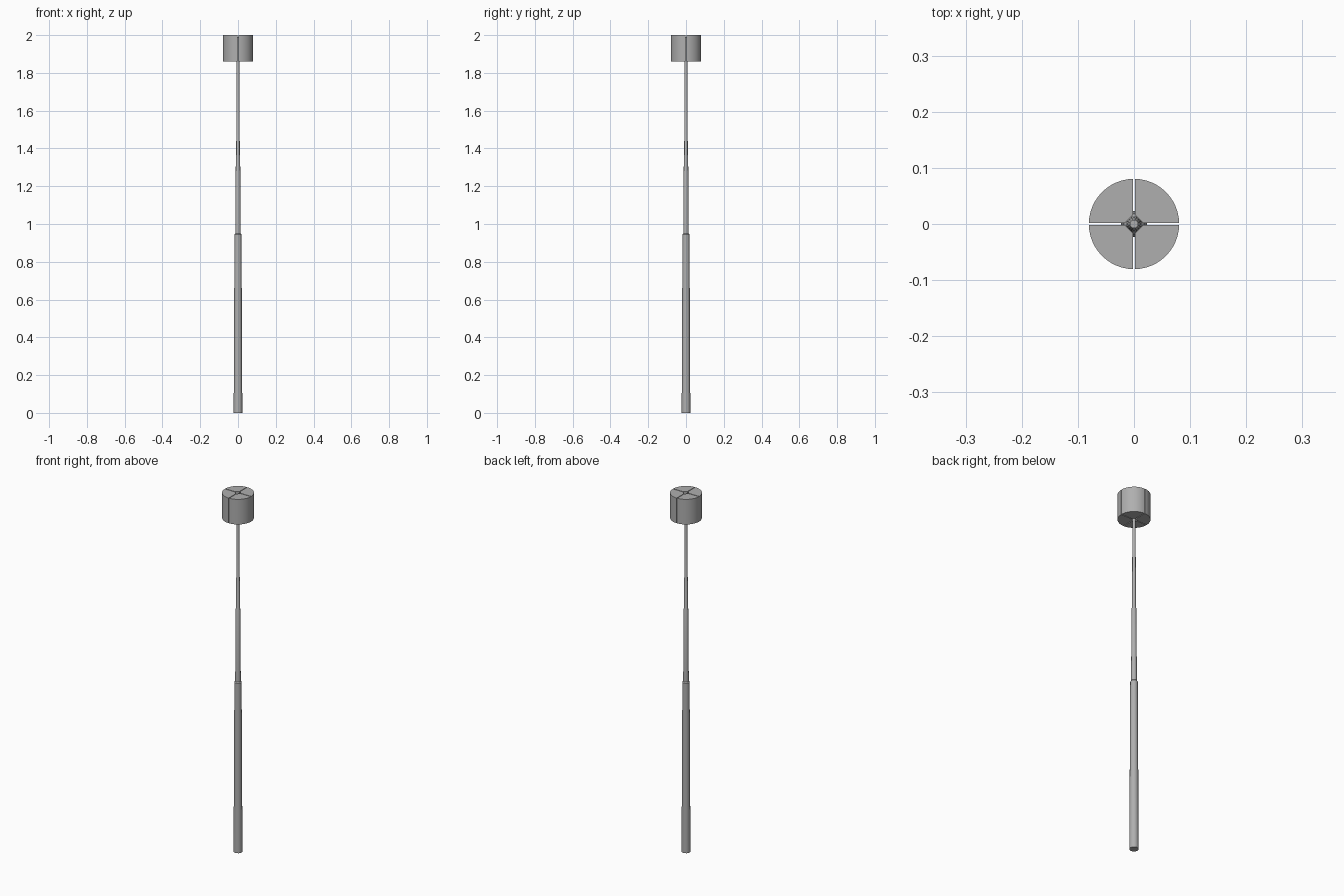
import bpy, bmesh, math

if "Cube" in bpy.data.objects:
    bpy.data.objects.remove(bpy.data.objects["Cube"])

# Dark grey metal shared by all parts
grey = bpy.data.materials.new("dark_grey")
grey.diffuse_color = (0.43, 0.43, 0.43, 1)
grey.use_nodes = True
grey.node_tree.nodes["Principled BSDF"].inputs["Base Color"].default_value = grey.diffuse_color

def make_object(name, bm):
    bmesh.ops.recalc_face_normals(bm, faces=bm.faces)
    me = bpy.data.meshes.new(name)
    bm.to_mesh(me)
    bm.free()
    me.materials.append(grey)
    ob = bpy.data.objects.new(name, me)
    bpy.context.collection.objects.link(ob)
    return ob

def smooth(ob, angle=30):
    bpy.ops.object.select_all(action='DESELECT')
    ob.select_set(True)
    bpy.context.view_layer.objects.active = ob
    bpy.ops.object.shade_smooth_by_angle(angle=math.radians(angle))

# Tapered mast: (radius, height) profile with a step at each slip joint
def lathe(name, profile, sides=16):
    bm = bmesh.new()
    rings = [[bm.verts.new((r * math.cos(2 * math.pi * i / sides),
                            r * math.sin(2 * math.pi * i / sides), z))
              for i in range(sides)] for r, z in profile]
    for a, b in zip(rings, rings[1:]):
        for i in range(sides):
            j = (i + 1) % sides
            bm.faces.new((a[i], a[j], b[j], b[i]))
    bm.faces.new(rings[0][::-1])
    bm.faces.new(rings[-1])
    return make_object(name, bm)

mast = lathe("mast", [(0.023, 0), (0.0185, 0.945), (0.0145, 0.95),
                      (0.0115, 1.36), (0.0095, 1.365), (0.0075, 1.99)])
smooth(mast)

# Antenna panels: four quarter cylinders with chamfered inner corners
R, GAP, CORNER, BOTTOM, TOP = 0.0805, 0.0017, 0.017, 1.86, 2.0

def quarter_panel(name, turn, steps=12):
    start = math.asin(GAP / R)
    span = math.pi / 2 - 2 * start
    pts = [(R * math.cos(start + span * i / steps),
            R * math.sin(start + span * i / steps)) for i in range(steps + 1)]
    pts += [(GAP, CORNER), (CORNER, GAP)]
    c, s = math.cos(turn), math.sin(turn)
    bm = bmesh.new()
    base = bm.faces.new([bm.verts.new((x * c - y * s, x * s + y * c, BOTTOM))
                         for x, y in pts])
    ext = bmesh.ops.extrude_face_region(bm, geom=[base], use_keep_orig=True)
    top = [v for v in ext["geom"] if isinstance(v, bmesh.types.BMVert)]
    bmesh.ops.translate(bm, verts=top, vec=(0, 0, TOP - BOTTOM))
    return make_object(name, bm)

for k in range(4):
    smooth(quarter_panel(f"antenna_panel_{k + 1}", k * math.pi / 2))
